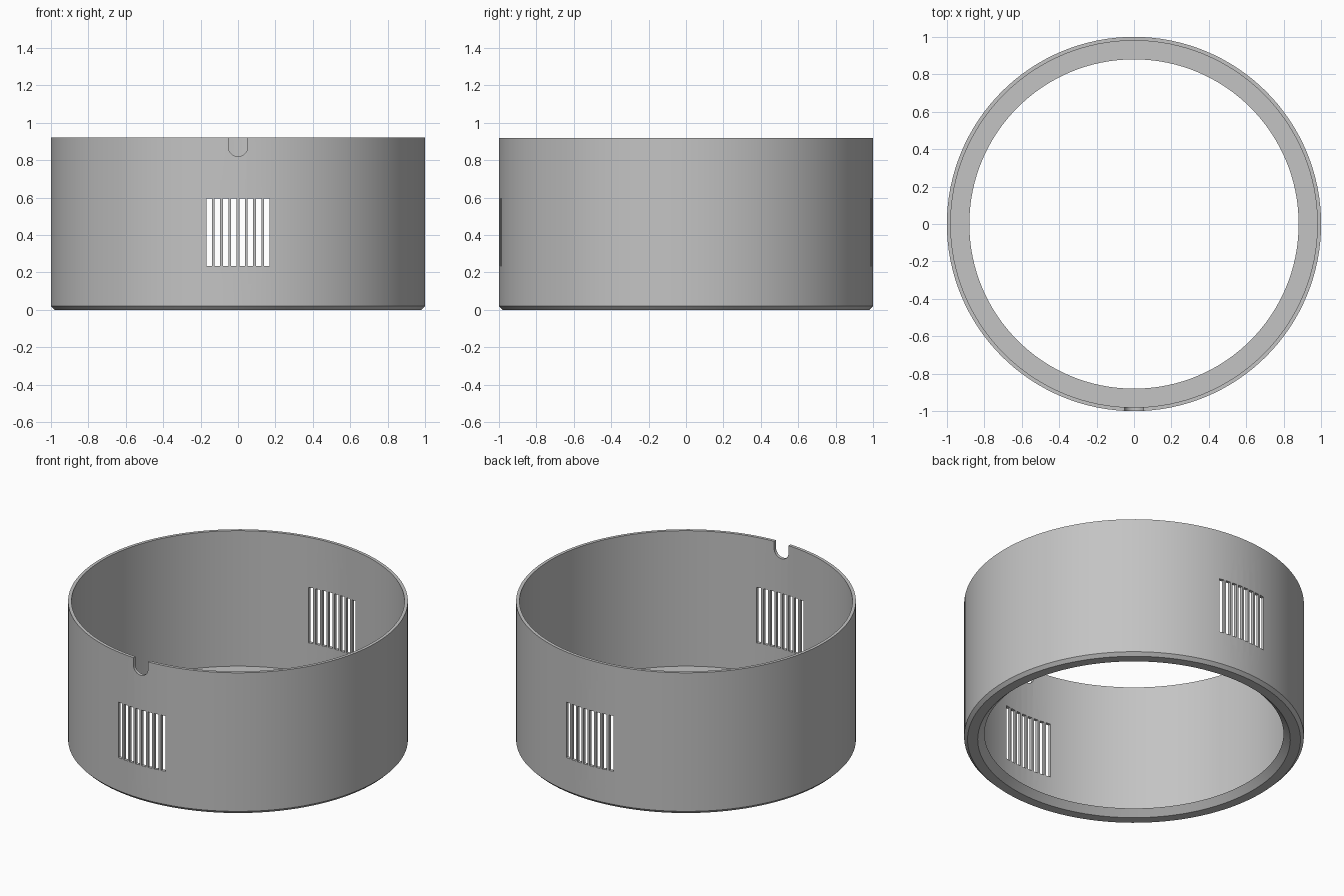
import bpy, bmesh, math
from mathutils import Matrix, Vector

cube = bpy.data.objects.get("Cube")
if cube:
    bpy.data.objects.remove(cube, do_unlink=True)

SEGMENTS = 128
HEIGHT = 0.92


def make_object(name, bm):
    bmesh.ops.recalc_face_normals(bm, faces=bm.faces)
    mesh = bpy.data.meshes.new(name)
    bm.to_mesh(mesh)
    bm.free()
    obj = bpy.data.objects.new(name, mesh)
    bpy.context.collection.objects.link(obj)
    return obj


def add_box(bm, center, size):
    matrix = Matrix.Translation(center) @ Matrix.Diagonal((*size, 1))
    bmesh.ops.create_cube(bm, size=1, matrix=matrix)


def cut(target, cutter):
    cutter.hide_render = True
    mod = target.modifiers.new("cut", "BOOLEAN")
    mod.operation = "DIFFERENCE"
    mod.solver = "EXACT"
    mod.object = cutter
    bpy.context.view_layer.objects.active = target
    bpy.ops.object.modifier_apply(modifier=mod.name)
    bpy.data.objects.remove(cutter, do_unlink=True)


grey = bpy.data.materials.new("light_grey")
grey.use_nodes = True
grey.diffuse_color = (0.55, 0.55, 0.55, 1)
grey.node_tree.nodes["Principled BSDF"].inputs["Base Color"].default_value = grey.diffuse_color

# Thin ring wall with a chamfered foot and an inner lip, as a turned profile
profile = [(0.98, 0), (1, 0.02), (1, HEIGHT), (0.98, HEIGHT), (0.98, 0.04), (0.88, 0.04), (0.92, 0)]
bm = bmesh.new()
rings = []
for i in range(SEGMENTS):
    a = math.tau * i / SEGMENTS
    rings.append([bm.verts.new((r * math.cos(a), r * math.sin(a), z)) for r, z in profile])
for i, ring in enumerate(rings):
    following = rings[(i + 1) % SEGMENTS]
    for j in range(len(profile)):
        k = (j + 1) % len(profile)
        bm.faces.new((ring[j], following[j], following[k], ring[k]))
wall = make_object("ring_wall", bm)
wall.data.materials.append(grey)

# Eight upright vent slots through the front and the back
bm = bmesh.new()
for side in (-1, 1):
    for i in range(8):
        add_box(bm, Vector(((i - 3.5) * 0.044, side, 0.415)), (0.03, 0.2, 0.36))
cut(wall, make_object("vent_cutter", bm))

# Round-bottomed notch in the front rim
bm = bmesh.new()
half, base = 0.052, 0.872
outline = [(half, 1), (-half, 1)]
outline += [(half * math.cos(a), base + half * math.sin(a))
            for a in (math.pi + math.pi * i / 16 for i in range(17))]
face = bm.faces.new([bm.verts.new((x, -1.1, z)) for x, z in outline])
extruded = bmesh.ops.extrude_face_region(bm, geom=[face])["geom"]
bmesh.ops.translate(bm, vec=(0, 0.2, 0), verts=[v for v in extruded if isinstance(v, bmesh.types.BMVert)])
cut(wall, make_object("notch_cutter", bm))

# Smooth round walls with crisp rims
bpy.ops.object.select_all(action="DESELECT")
wall.select_set(True)
bpy.context.view_layer.objects.active = wall
bpy.ops.object.shade_smooth_by_angle(angle=math.radians(30))
